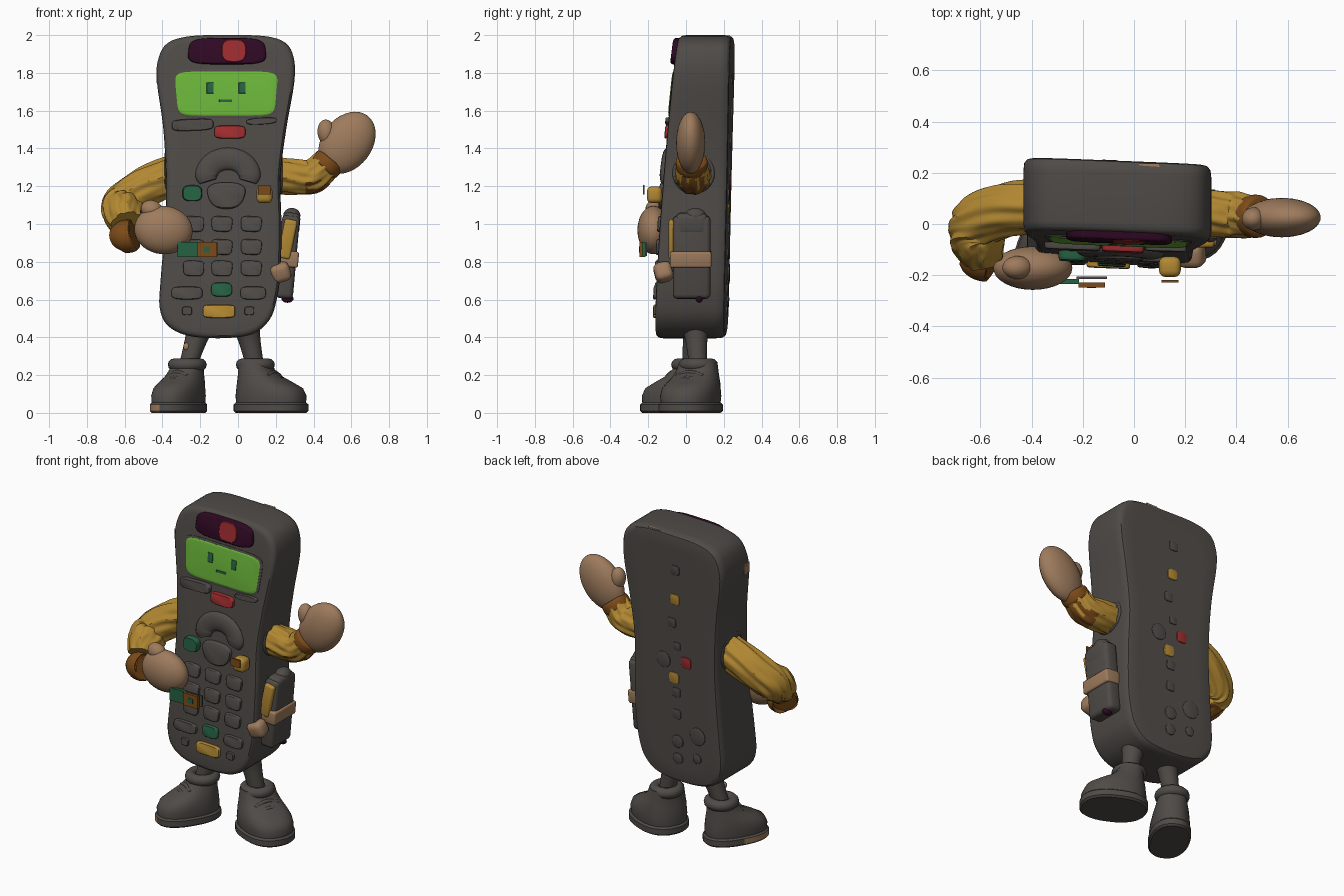
import bpy, bmesh, math
from mathutils import Vector, Matrix, Euler

cube = bpy.data.objects.get("Cube")
if cube:
    bpy.data.objects.remove(cube)

made = []


def material(name, r, g, b):
    lin = [((c / 255 + 0.055) / 1.055) ** 2.4 for c in (r, g, b)] + [1]
    m = bpy.data.materials.new(name)
    m.use_nodes = True
    m.diffuse_color = lin
    m.node_tree.nodes["Principled BSDF"].inputs["Base Color"].default_value = lin
    return m


grey = material("dark grey", 79, 75, 71)
mustard = material("mustard", 178, 136, 50)
tan = material("tan", 158, 123, 93)
brown = material("brown", 124, 75, 25)
red = material("red", 158, 44, 46)
lime = material("lime green", 107, 181, 58)
green = material("deep green", 38, 97, 66)
maroon = material("maroon", 47, 9, 35)


def finish(name, bm, mat):
    bmesh.ops.recalc_face_normals(bm, faces=bm.faces)
    me = bpy.data.meshes.new(name)
    bm.to_mesh(me)
    bm.free()
    me.materials.append(mat)
    ob = bpy.data.objects.new(name, me)
    bpy.context.collection.objects.link(ob)
    made.append(ob)
    return ob


def recolour(ob, mat, rule):
    ob.data.materials.append(mat)
    for f in ob.data.polygons:
        if rule(f.center, f.normal):
            f.material_index = 1


def loft(name, rings, mat):
    bm = bmesh.new()
    rows = [[bm.verts.new(p) for p in ring] for ring in rings]
    n = len(rows[0])
    for a, b in zip(rows, rows[1:]):
        for i in range(n):
            j = (i + 1) % n
            bm.faces.new((a[i], a[j], b[j], b[i]))
    bm.faces.new(rows[0])
    bm.faces.new(rows[-1])
    return finish(name, bm, mat)


def spline(pts, steps, closed=False):
    # Catmull-Rom through points of any dimension
    pts = [Vector(p) for p in pts]
    n, out = len(pts), []
    pick = (lambda i: pts[i % n]) if closed else (lambda i: pts[max(0, min(n - 1, i))])
    for i in range(n if closed else n - 1):
        a, b, c, d = (pick(i + k) for k in (-1, 0, 1, 2))
        for s in range(steps):
            t = s / steps
            out.append(0.5 * (2 * b + (c - a) * t + (2 * a - 5 * b + 4 * c - d) * t * t
                              + (3 * b - a - 3 * c + d) * t ** 3))
    return out if closed else out + [pts[-1]]


def tube(name, pts, mat, folds=0.0, steps=6, sides=28):
    # each point is x, y, z, radius
    path = spline(pts, steps)
    rings = []
    for i, p in enumerate(path):
        t = (path[min(i + 1, len(path) - 1)] - path[max(i - 1, 0)]).to_3d().normalized()
        u = t.cross(Vector((0, 1, 0))).normalized()
        v = t.cross(u)
        ring = []
        for k in range(sides):
            a = math.tau * k / sides
            r = p[3] * (1 + folds * (math.sin(8 * a + 1.2 * math.sin(i * 0.35))
                                     + 0.6 * math.sin(13 * a - i * 0.25)))
            ring.append(p.to_3d() + (u * math.cos(a) + v * math.sin(a)) * r)
        rings.append(ring)
    return loft(name, rings, mat)


def ball(name, loc, size, mat, tilt=0.0):
    bm = bmesh.new()
    bmesh.ops.create_uvsphere(bm, u_segments=32, v_segments=18, radius=1)
    bm.transform(Matrix.LocRotScale(Vector(loc), Euler((0, tilt, 0)), Vector(size)))
    return finish(name, bm, mat)


def box(name, loc, size, mat, bevel=0.0, rot=(0, 0, 0)):
    bm = bmesh.new()
    bmesh.ops.create_cube(bm, size=1)
    bm.transform(Matrix.Diagonal((*size, 1)))
    if bevel:
        bmesh.ops.bevel(bm, geom=bm.edges[:], offset=bevel, segments=3, profile=0.5, affect='EDGES')
    bm.transform(Matrix.LocRotScale(Vector(loc), Euler(rot), None))
    return finish(name, bm, mat)


# Handset body: curved front, sloped back, rounded rim
def surf(x, z, front=True):
    d = 2 - z
    y = -0.03 - 0.125 * d + 0.028 * d * d if front else 0.248 - 0.024 * d
    return y - 0.04 * (x + 0.07)


outline = spline([(-.06, 2), (.14, 1.995), (.25, 1.96), (.295, 1.88), (.298, 1.75), (.255, 1.5),
                  (.225, 1.25), (.23, 1), (.225, .75), (.205, .6), (.165, .49), (.07, .415),
                  (-.1, .395), (-.27, .41), (-.375, .465), (-.415, .56), (-.41, .7), (-.39, .95),
                  (-.38, 1.2), (-.395, 1.5), (-.43, 1.76), (-.42, 1.88), (-.37, 1.96),
                  (-.25, 1.995)], 4, True)


def body_ring(inset, dy, front):
    ring = []
    for x, z in outline:
        x = -.075 + (x + .075) * (1 - inset / .33)
        z = 1.2 + (z - 1.2) * (1 - inset / .8)
        ring.append((x, surf(x, z, front) + dy, z))
    return ring


front_rings = [(.32, 0), (.2, 0), (.1, 0), (.03, 0), (.014, .003), (.004, .014), (0, .035)]
back_rings = [(0, -.05), (.003, -.02), (.014, -.004), (.03, 0), (.1, 0), (.2, 0), (.32, 0)]
loft("handset_body", [body_ring(i, d, True) for i, d in front_rings]
     + [body_ring(i, d, False) for i, d in back_rings], grey)
box("worn_patch_side", (-.427, .0, 1.78), (.009, .05, .065), tan)
box("worn_patch_top", (.06, .226, 1.99), (.08, .02, .009), tan)


# Raised keys and panels that follow the body surface
def pad(name, x, z, w, h, mat, d=.022, p=4, front=True, taper=0.0, turn=0.0):
    s = -1 if front else 1
    rings = []
    for k, off in ((1, -.02), (1, d * .6), (.975, d * .85), (.91, d)):
        ring = []
        for i in range(40):
            a = math.tau * (i + .5) / 40
            c, q = math.cos(a), math.sin(a)
            e = math.copysign(abs(c) ** (2 / p), c) * w / 2 * k
            f = math.copysign(abs(q) ** (2 / p), q) * h / 2 * k
            e *= 1 + taper * f / h
            px = x + e * math.cos(turn) - f * math.sin(turn)
            pz = z + e * math.sin(turn) + f * math.cos(turn)
            ring.append((px, surf(px, pz, front) + s * off, pz))
        rings.append(ring)
    return loft(name, rings, mat)


# Signal window, screen and face
pad("signal_window", -.058, 1.915, .41, .14, maroon, .028, 4, taper=-.08)
pad("signal_light", -.022, 1.918, .135, .125, red, .031, 3)
pad("screen_frame", -.062, 1.69, .56, .26, grey, .005, 6, taper=.1)
pad("screen", -.062, 1.69, .53, .235, lime, .009, 7, taper=.08)
for side, ex in (("right", -.148), ("left", .022)):
    pad(side + "_eye", ex, 1.72, .038, .06, green, .0115, 20)
pad("mouth", -.065, 1.652, .07, .015, green, .0115, 20)

# Upper keys and direction pad
pad("left_bar_key", .125, 1.545, .16, .035, grey, .018, 3, turn=.06)
pad("right_bar_key", -.24, 1.525, .22, .062, grey, .025, 4, turn=.04)
pad("power_key", -.043, 1.487, .165, .07, red, .022, 4)
arc = []
for i in range(13):
    a = math.radians(-20 + 220 * i / 12)
    x, z = -.053 + .113 * math.cos(a), 1.255 + .09 * math.sin(a)
    arc.append((x, surf(x, z), z, .059 if 0 < i < 12 else .045))
arch = tube("direction_arch", arc, grey, steps=3, sides=20)
for v in arch.data.vertices:
    y = surf(v.co.x, v.co.z)
    v.co.y = y + (v.co.y - y) * .45
pad("direction_centre_key", -.062, 1.15, .195, .14, grey, .024, 2.6, taper=.4)
pad("green_round_key", -.242, 1.163, .105, .085, green, .035, 3)
box("mustard_knob", (.14, -.167, 1.155), (.085, .08, .088), mustard, .025)
box("mustard_knob_plate", (.14, -.224, 1.182), (.066, .009, .05), brown)

# Number keys
for z in (1, .878, .765):
    for x in (-.235, -.085, .07):
        pad("number_key", x, z, .11, .082, grey, .016, 4, taper=.1, turn=-.04)
pad("wide_key_right", -.27, .635, .165, .068, grey, .016, 3.5)
pad("wide_key_left", .08, .635, .135, .07, grey, .016, 3.5)
pad("green_key", -.087, .653, .11, .075, green, .018, 3.5)
pad("mustard_key", -.1, .538, .17, .07, mustard, .02, 5)
for x in (-.27, .06):
    pad("small_key", x, .54, .052, .045, grey, .014, 4)

# Thin cards held by the hand
box("green_card", (-.267, -.225, .865), (.105, .02, .08), green)
box("brown_card", (-.165, -.238, .865), (.105, .018, .08), brown)
box("card_mark", (-.165, -.247, .865), (.035, .005, .03), green)
box("dark_card", (-.165, -.21, .865), (.12, .009, .07), grey)

# Keys on the back
for x, z, mat, w in ((-.095, 1.77, grey, .06), (-.09, 1.58, mustard, .066), (-.065, 1.425, grey, .06),
                     (-.1, 1.28, grey, .05), (-.165, 1.19, red, .07), (-.075, 1.07, mustard, .07),
                     (-.09, .98, grey, .06), (-.09, .84, grey, .06)):
    pad("back_key", x, z, w, w, mat, .006, 4, False)
for x, z, w in ((0, 1.17, .1), (-.095, .665, .08), (-.24, .735, .11), (-.095, .555, .07),
                (-.235, .59, .06)):
    pad("back_round_key", x, z, w, w, grey, .007, 2, False)


# Arms: wrinkled sleeves, cuffs and mittens
sleeve = tube("right_sleeve", [(-.32, .07, 1.27, .1), (-.48, .06, 1.2, .104),
                               (-.605, .01, 1.11, .104), (-.61, -.055, 1.06, .105),
                               (-.59, -.12, 1.0, .085)], mustard, .045, 9, 64)
recolour(sleeve, brown, lambda c, n: c.z < .99 and n.z < -.6)
tube("right_cuff", [(-.615, -.125, .93, .07), (-.607, -.13, .932, .086), (-.56, -.142, .938, .086),
                    (-.55, -.145, .94, .07)], brown)
ball("right_mitten", (-.395, -.172, .968), (.155, .085, .128), tan, .1)
ball("right_thumb", (-.455, -.17, 1.075), (.06, .045, .05), tan, .4)
sleeve = tube("left_sleeve", [(.18, .04, 1.26, .092), (.3, .04, 1.25, .092), (.4, .035, 1.255, .088),
                              (.47, .03, 1.32, .078)], mustard, .045, 9, 64)
recolour(sleeve, brown, lambda c, n: c.x > .36 and n.z < -.55)
tube("left_cuff", [(.452, .03, 1.293, .07), (.46, .03, 1.302, .083), (.485, .03, 1.335, .083),
                   (.493, .03, 1.345, .07)], brown)
ball("left_mitten", (.577, .025, 1.43), (.133, .077, .18), tan, .65)
ball("left_thumb", (.468, .02, 1.485), (.047, .045, .068), tan, -.1)


# Rings round the arm holes, boot collars
def ring(name, loc, radius, thick, mat, axis):
    out = Vector((1, 0, 0) if axis == 'X' else (0, 0, 1))
    bm = bmesh.new()
    rows = []
    for i in range(32):
        c, s = math.cos(math.tau * i / 32), math.sin(math.tau * i / 32)
        r = Vector((0, c, s) if axis == 'X' else (c, s, 0))
        rows.append([bm.verts.new(Vector(loc) + r * radius + (r * math.cos(b) + out * math.sin(b)) * thick)
                     for b in (math.tau * k / 12 for k in range(12))])
    for i in range(32):
        for k in range(12):
            a, b, m = rows[i], rows[(i + 1) % 32], (k + 1) % 12
            bm.faces.new((a[k], a[m], b[m], b[k]))
    return finish(name, bm, mat)


ring("left_arm_hole", (.225, .04, 1.27), .102, .01, grey, 'X')
ring("right_arm_hole", (-.378, .07, 1.265), .11, .01, grey, 'X')


# Legs and boots
def boot(side, cx, cy, dx, dy, width, hip):
    f = Vector((dx, dy, 0)).normalized()
    s = Vector((-f.y, f.x, 0))
    base = Vector((cx, cy, 0))

    def section(z, off, a, b):
        pts = []
        for i in range(36):
            t = math.tau * i / 36
            c, q = math.cos(t), math.sin(t)
            pts.append(base + f * (off + math.copysign(abs(c) ** .85, c) * a)
                       + s * math.copysign(abs(q) ** .85, q) * b * width + Vector((0, 0, z)))
        return pts
    sole = loft(side + "_sole", [section(*r) for r in (
        (0, 0, .19, .11), (.01, 0, .2, .12), (.045, 0, .2, .12), (.055, 0, .19, .11))], grey)
    loft(side + "_boot", [section(*r) for r in (
        (.05, 0, .188, .11), (.09, 0, .19, .114), (.13, -.008, .178, .11), (.16, -.034, .148, .104),
        (.19, -.062, .115, .095), (.23, -.085, .088, .086), (.27, -.092, .08, .08))], grey)
    ankle = base - f * .092
    ring(side + "_boot_collar", ankle + Vector((0, 0, .255)), .07, .033, grey, 'Z')
    for k in range(3):
        mid = base + f * (.085 - .035 * k) + Vector((0, 0, .155 + .03 * k))
        ends = [mid + s * e * width - Vector((0, 0, abs(e) * .35)) for e in (-.06, 0, .06)]
        tube(side + "_lace", [(*e, .012) for e in ends], grey, sides=10)
    top = Vector((hip, .05, .46))
    low = ankle + Vector((0, 0, .24))
    tube(side + "_leg", [(*top, .075), (*top.lerp(low, .35), .058), (*low, .046)], grey)
    return sole


right_sole = boot("right", -.315, -.055, -.5, -.85, 1, -.2)
recolour(right_sole, tan, lambda c, n: c.x < -.41 and n.x < -.3 and c.z < .04)
boot("left", .175, .025, .88, -.42, 1.28, .045)
ball("leg_patch", (-.272, .005, .35), (.018, .018, .022), tan)

# Side pouch with strap
lean = (0, .09, 0)
box("pouch", (.262, .03, .825), (.095, .2, .44), grey, .025, lean)
box("pouch_flap", (.28, .03, 1.0), (.095, .17, .12), grey, .03, lean)
box("pouch_strap", (.262, .025, .815), (.117, .22, .085), tan, .012, lean)
box("strap_end", (.225, -.12, .745), (.105, .095, .1), tan, .03, (.25, -.3, 0))
box("pouch_trim", (.262, -.075, .92), (.068, .035, .21), mustard, .014, (0, .2, 0))
ball("pouch_knob", (.285, .05, 1.045), (.045, .055, .04), grey)
ball("pouch_tip", (.262, .07, .605), (.032, .02, .022), maroon)

# Smooth shading with crisp edges
bpy.ops.object.select_all(action='DESELECT')
for ob in made:
    ob.select_set(True)
bpy.context.view_layer.objects.active = made[0]
bpy.ops.object.shade_smooth_by_angle(angle=math.radians(38))
